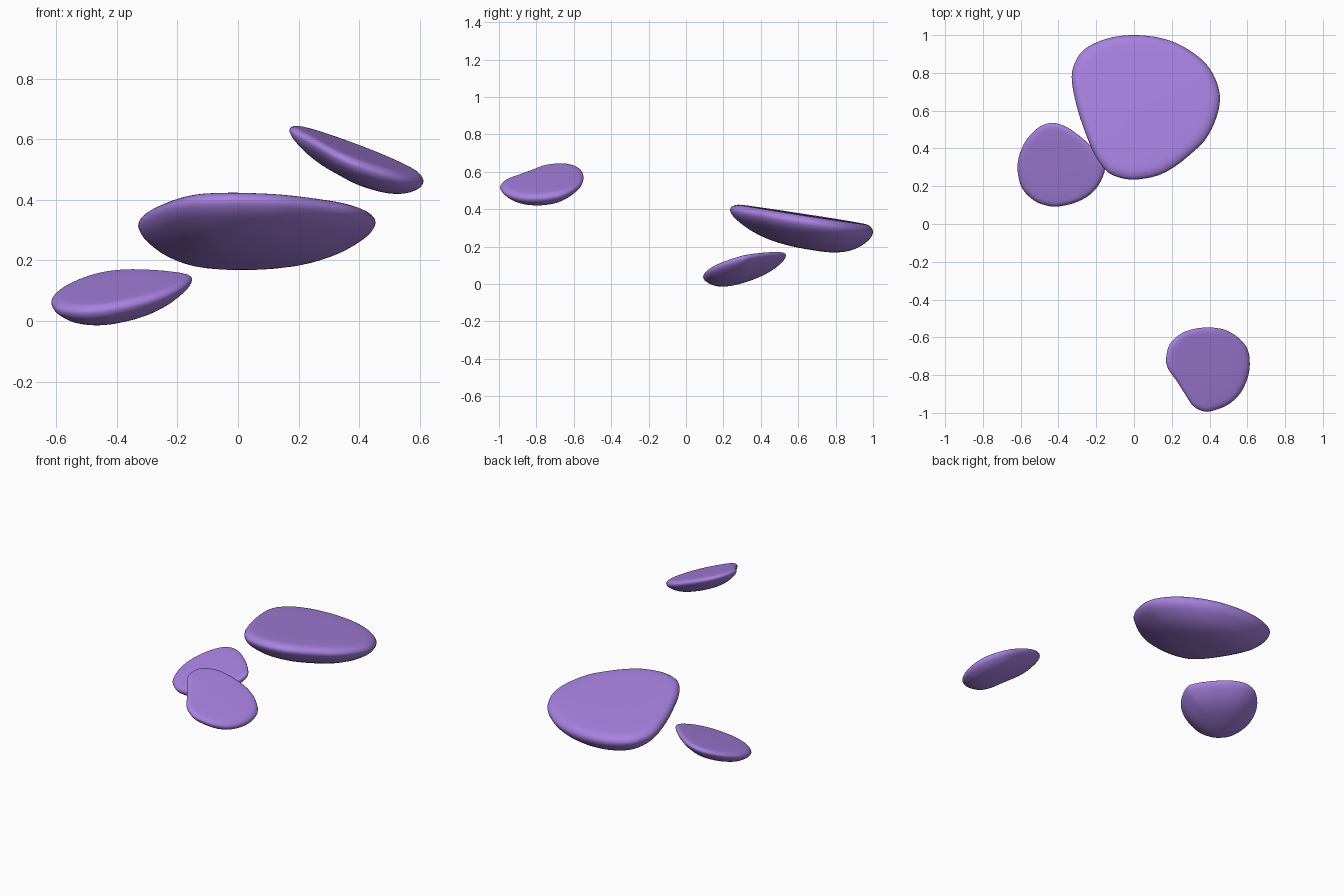
import bpy, bmesh
from mathutils import Vector

if "Cube" in bpy.data.objects:
    bpy.data.objects.remove(bpy.data.objects["Cube"])

purple = bpy.data.materials.new("soft purple")
purple.diffuse_color = (0.39, 0.22, 0.75, 1)
purple.use_nodes = True
purple.node_tree.nodes["Principled BSDF"].inputs["Base Color"].default_value = purple.diffuse_color

# Section from top centre over the rim to the lowest point: (spread, depth fraction)
SECTION = [(0.5, 0), (0.84, 0.01), (0.93, 0.04), (0.98, 0.11), (1, 0.21), (0.975, 0.34),
           (0.92, 0.47), (0.79, 0.67), (0.65, 0.81), (0.5, 0.91), (0.3, 0.98), (0.12, 1)]


def smooth(points, steps, closed):
    """Catmull-Rom resampling of a 2D point list."""
    pts = [Vector(p) for p in points]
    n = len(pts)
    pick = (lambda i: pts[i % n]) if closed else (lambda i: pts[max(0, min(n - 1, i))])
    out = []
    for i in range(n if closed else n - 1):
        a, b, c, d = (pick(i + k) for k in (-1, 0, 1, 2))
        for s in range(steps):
            t = s / steps
            out.append(0.5 * (2 * b + (c - a) * t + (2 * a - 5 * b + 4 * c - d) * t**2
                              + (3 * b - a - 3 * c + d) * t**3))
    return out if closed else out + [pts[-1]]


def pad(name, outline, centre, depth, top):
    """Flat-topped shell: outline in plan, tilted top plane, rounded bowl below."""
    ring_pts = smooth(outline, 4, True)
    mid = Vector(centre)
    height, slope_x, slope_y = top          # plane height at the centre, and its slopes
    bm = bmesh.new()

    def vert(p, d):
        q = p - mid
        return bm.verts.new((p.x, p.y, height + slope_x * q.x + slope_y * q.y - d * depth))

    rings = [[vert(mid.lerp(p, s), d) for p in ring_pts] for s, d in smooth(SECTION, 2, False)]
    n = len(ring_pts)
    for a, b in zip(rings, rings[1:]):
        for i in range(n):
            bm.faces.new((a[i], a[(i + 1) % n], b[(i + 1) % n], b[i]))
    for ring, d in ((rings[0], 0), (rings[-1], 1)):
        c = vert(mid, d)
        for i in range(n):
            bm.faces.new((c, ring[i], ring[(i + 1) % n]))
    bmesh.ops.recalc_face_normals(bm, faces=bm.faces)
    for f in bm.faces:
        f.smooth = True
    me = bpy.data.meshes.new(name)
    bm.to_mesh(me)
    bm.free()
    me.materials.append(purple)
    ob = bpy.data.objects.new(name, me)
    bpy.context.collection.objects.link(ob)
    return ob


# Large pad at the back
pad("large_pad",
    [(-.33, .78), (-.30, .88), (-.24, .94), (-.13, .985), (0, 1), (.14, .985), (.26, .94),
     (.37, .86), (.43, .77), (.455, .67), (.435, .56), (.38, .45), (.30, .37), (.21, .30),
     (.12, .255), (0, .235), (-.09, .25), (-.15, .285), (-.21, .37), (-.26, .49), (-.305, .63)],
    (0, .69), .185, (.364, -.01, -.155))

# Low pad on the left
pad("low_pad",
    [(-.153, .29), (-.165, .34), (-.235, .42), (-.30, .475), (-.36, .515), (-.43, .535),
     (-.50, .515), (-.57, .445), (-.61, .355), (-.615, .27), (-.59, .185), (-.53, .125),
     (-.47, .10), (-.41, .092), (-.32, .11), (-.24, .15), (-.185, .21)],
    (-.40, .28), .105, (.112, .16, .26))

# High pad at the front right
pad("high_pad",
    [(.17, -.71), (.19, -.635), (.25, -.58), (.32, -.555), (.40, -.548), (.48, -.56),
     (.55, -.60), (.60, -.66), (.613, -.74), (.60, -.82), (.56, -.90), (.50, -.955),
     (.43, -.985), (.375, -.993), (.315, -.965), (.27, -.90), (.225, -.83), (.18, -.765)],
    (.41, -.76), .106, (.557, -.375, .12))
